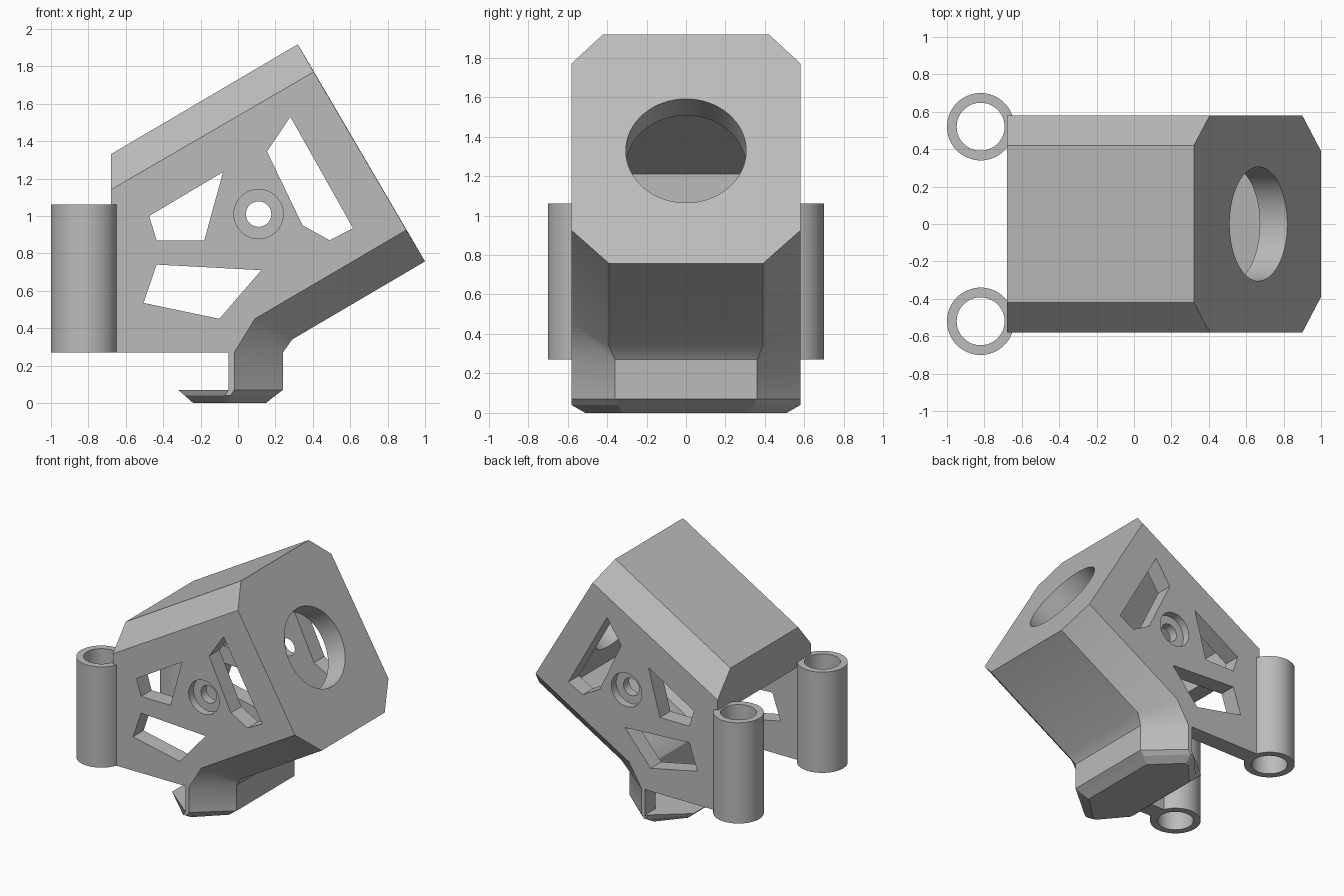
import bpy, bmesh, math
from mathutils import Matrix

if "Cube" in bpy.data.objects:
    bpy.data.objects.remove(bpy.data.objects["Cube"])

grey = bpy.data.materials.new("plain grey")
grey.diffuse_color = (0.5, 0.5, 0.5, 1)
grey.use_nodes = True
grey.node_tree.nodes["Principled BSDF"].inputs["Base Color"].default_value = grey.diffuse_color


def make(name, bm):
    bmesh.ops.recalc_face_normals(bm, faces=bm.faces)
    me = bpy.data.meshes.new(name)
    bm.to_mesh(me)
    bm.free()
    ob = bpy.data.objects.new(name, me)
    bpy.context.collection.objects.link(ob)
    me.materials.append(grey)
    return ob


def loft(name, rings):
    """Solid through matching rings of points, capped at both ends."""
    bm = bmesh.new()
    vs = [[bm.verts.new(p) for p in r] for r in rings]
    n = len(vs[0])
    for a, b in zip(vs, vs[1:]):
        for i in range(n):
            j = (i + 1) % n
            bm.faces.new((a[i], a[j], b[j], b[i]))
    bm.faces.new(vs[0])
    bm.faces.new(vs[-1])
    return make(name, bm)


def shell_loft(name, side, mid, y_side, y_mid):
    """Symmetric loft across y: side profile, middle profile twice, side profile."""
    s = lambda k: [(x, k * y_side, z) for x, z in side]
    m = lambda k: [(x, k * y, z) for (x, z), y in zip(mid, y_mid)]
    return loft(name, [s(-1), m(-1), m(1), s(1)])


def rod(name, r, depth, mat):
    bm = bmesh.new()
    bmesh.ops.create_cone(bm, cap_ends=True, segments=64, radius1=r, radius2=r,
                          depth=depth, matrix=mat)
    return make(name, bm)


def cut(ob, cutter):
    mod = ob.modifiers.new("cut", 'BOOLEAN')
    mod.operation = 'DIFFERENCE'
    mod.solver = 'EXACT'
    mod.object = cutter
    bpy.context.view_layer.objects.active = ob
    bpy.ops.object.modifier_apply(modifier=mod.name)
    bpy.data.objects.remove(cutter)


def smooth(ob):
    bpy.ops.object.select_all(action='DESELECT')
    ob.select_set(True)
    bpy.context.view_layer.objects.active = ob
    bpy.ops.object.shade_smooth_by_angle(angle=math.radians(30))


# tilted housing with chamfered long edges and a neck
housing = shell_loft(
    "housing",
    [(-.68, .27), (-.68, 1.14), (.405, 1.77), (.9, .925), (.09, .45),
     (-.02, .27), (-.02, .07), (-.05, .07), (-.05, .27)],
    [(-.68, .27), (-.68, 1.33), (.32, 1.918), (1.0, .757), (.29, .34),
     (.24, .27), (.24, .07), (-.05, .07), (-.05, .27)],
    .58, [.42, .42, .42, .39, .39, .36, .36, .36, .42])

# hollow inside, open at the lower back and underneath
cut(housing, shell_loft(
    "cavity",
    [(-.9, 0), (-.9, 1.02), (-.55, 1.02), (-.55, 1.10), (.31, 1.60),
     (.74, .86), (.08, .48), (.01, .32), (.01, 0)],
    [(-.9, 0), (-.9, 1.02), (-.55, 1.02), (-.55, 1.21), (.26, 1.69),
     (.80, .76), (.22, .41), (.14, .29), (.14, 0)],
    .45, [.34] * 9))

# round opening in the tilted front
tilt = Matrix.Translation((.60, 0, 1.29)) @ Matrix.Rotation(math.radians(60), 4, 'Y')
cut(housing, rod("front_opening", .305, .5, tilt))

# angular windows through both side walls
windows = [
    [(-.475, 1.0), (-.08, 1.235), (-.18, .87), (-.435, .87)],
    [(-.435, .74), (.125, .71), (-.10, .45), (-.505, .535)],
    [(.28, 1.53), (.615, .935), (.49, .87), (.345, .95), (.155, 1.345)],
]
for w in windows:
    cut(housing, loft("window", [[(x, y, z) for x, z in w] for y in (-.8, .8)]))

# pivot holes with counterbores on both sides
turn = Matrix.Rotation(math.radians(90), 4, 'X')
cut(housing, rod("pivot_hole", .068, 2, Matrix.Translation((.11, 0, 1.01)) @ turn))
for s in (-1, 1):
    cut(housing, rod("counterbore", .132, .12, Matrix.Translation((.11, s * .58, 1.01)) @ turn))
smooth(housing)


# foot plate with bevelled underside
def outline(z, front, back, x_side, y_side, y_end):
    half = [(front, y_end), (x_side, y_side), (x_side - .03, y_side), (back, y_end)]
    return [(x, y, z) for x, y in half] + [(x, -y, z) for x, y in reversed(half)]


foot = loft("foot_plate", [
    outline(.07, .24, -.32, -.02, .58, .36),
    outline(.04, .20, -.285, -.04, .58, .345),
    outline(0, .15, -.24, -.05, .51, .32)])

# hinge tubes at the back
for s, side in ((-1, "right"), (1, "left")):
    at = Matrix.Translation((-.82, s * .52, .665))
    tube = rod("hinge_tube_" + side, .18, .79, at)
    cut(tube, rod("bore", .128, 1, at))
    smooth(tube)
